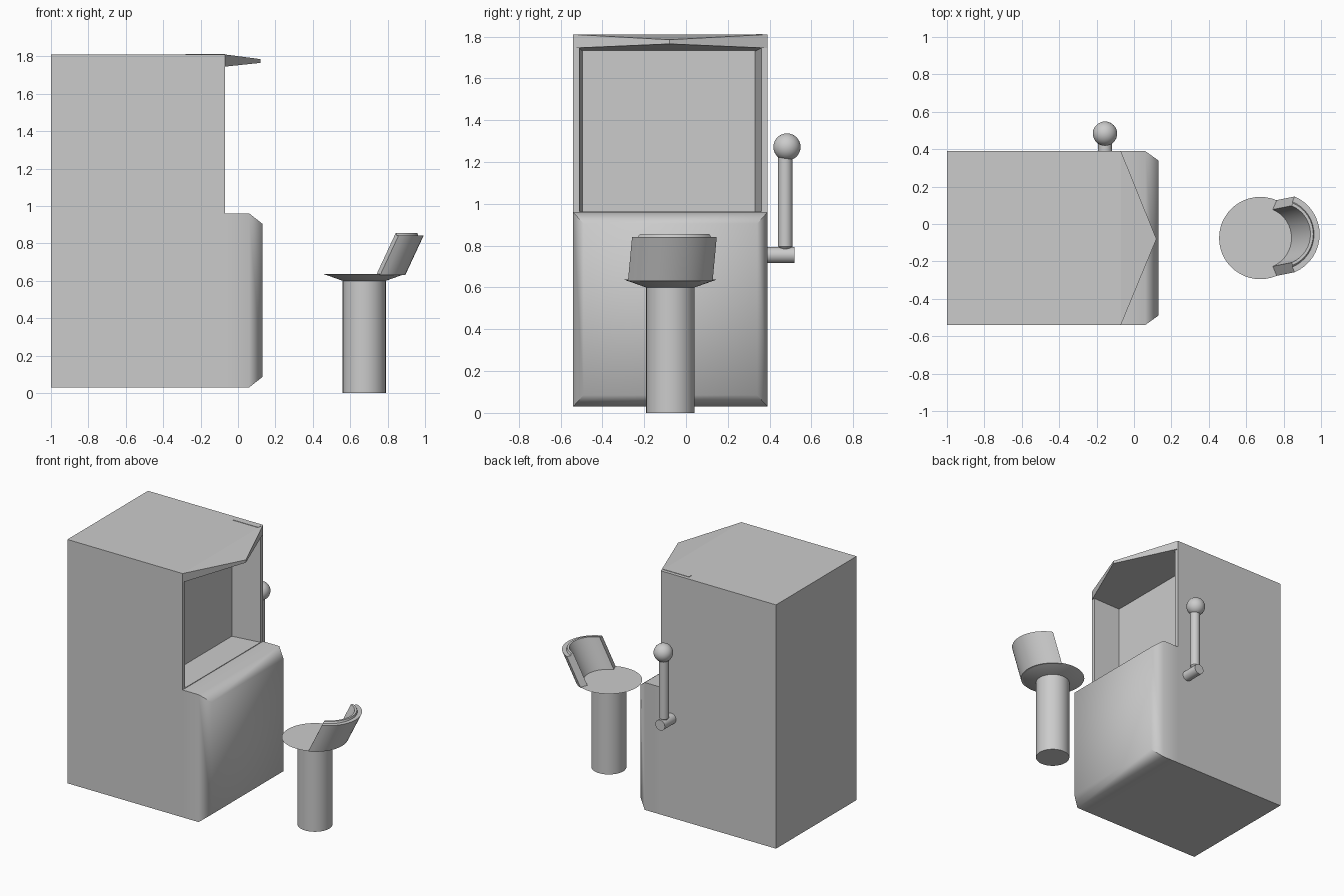
import bpy, bmesh, math
from mathutils import Matrix, Vector

cube = bpy.data.objects.get("Cube")
if cube:
    bpy.data.objects.remove(cube, do_unlink=True)

grey = bpy.data.materials.new("plain_grey")
grey.use_nodes = True
GREY = (0.6, 0.6, 0.6, 1)
grey.diffuse_color = GREY
grey.node_tree.nodes["Principled BSDF"].inputs["Base Color"].default_value = GREY


def finish(name, bm, angle=35):
    """Turn a bmesh into a named, shaded object."""
    bmesh.ops.recalc_face_normals(bm, faces=bm.faces)
    mesh = bpy.data.meshes.new(name)
    bm.to_mesh(mesh)
    bm.free()
    obj = bpy.data.objects.new(name, mesh)
    bpy.context.collection.objects.link(obj)
    mesh.materials.append(grey)
    bpy.ops.object.select_all(action="DESELECT")
    obj.select_set(True)
    bpy.context.view_layer.objects.active = obj
    bpy.ops.object.shade_smooth_by_angle(angle=math.radians(angle))
    return obj


def loft(name, rings, closed=False, angle=35):
    """Skin equal-length rings of points; cap the ends unless closed."""
    bm = bmesh.new()
    loops = [[bm.verts.new(p) for p in ring] for ring in rings]
    n = len(loops[0])
    pairs = list(zip(loops, loops[1:]))
    if closed:
        pairs.append((loops[-1], loops[0]))
    else:
        bm.faces.new(loops[0])
        bm.faces.new(loops[-1])
    for a, b in pairs:
        for i in range(n):
            j = (i + 1) % n
            bm.faces.new((a[i], a[j], b[j], b[i]))
    return finish(name, bm, angle)


def rect(x, y0, y1, z0, z1):
    return [(x, y0, z0), (x, y1, z0), (x, y1, z1), (x, y0, z1)]


def rod(name, start, end, r1, r2, sides=32):
    """Cylinder or cone between two points."""
    start, end = Vector(start), Vector(end)
    axis = end - start
    bm = bmesh.new()
    bmesh.ops.create_cone(
        bm, cap_ends=True, segments=sides, radius1=r1, radius2=r2, depth=axis.length,
        matrix=Matrix.Translation((start + end) / 2)
        @ axis.to_track_quat("Z", "Y").to_matrix().to_4x4())
    return finish(name, bm)


Y0, Y1 = -0.54, 0.39          # cabinet sides
FLOOR, DECK, ROOF = 0.03, 0.96, 1.81
FACE = -0.07                  # front of the upper cabinet

# Lower cabinet with a chamfered front panel
loft("lower_cabinet", [
    rect(-1, Y0, Y1, FLOOR, DECK),
    rect(FACE, Y0, Y1, FLOOR, DECK),
    rect(0.06, Y0, Y1, FLOOR, DECK),
    rect(0.13, Y0 + 0.05, Y1 - 0.05, FLOOR + 0.055, DECK - 0.055)], angle=60)

# Upper cabinet with its recessed screen
loft("upper_cabinet", [
    rect(-1, Y0, Y1, DECK, ROOF),
    rect(FACE, Y0, Y1, DECK, ROOF),
    rect(FACE, Y0 + 0.03, Y1 - 0.03, DECK + 0.004, 1.745),
    rect(-0.28, Y0 + 0.045, Y1 - 0.06, DECK + 0.004, 1.73)])

# Pointed canopy over the screen
loft("canopy", [
    [(FACE, Y0, low), (FACE, Y1, low), (0.12, -0.08, tip)]
    for low, tip in ((1.745, 1.765), (ROOF, 1.785))])

# Thin strip on the roof
loft("roof_strip", [rect(x, 0.335, 0.365, ROOF - 0.004, ROOF + 0.003)
                    for x in (-0.28, FACE)])

# Pull lever on the side
LX, LY = -0.155, 0.475
rod("lever_pivot", (LX, Y1 - 0.02, 0.755), (LX, 0.52, 0.755), 0.038, 0.038)
rod("lever_shaft", (LX, LY, 0.795), (LX, LY, 1.23), 0.034, 0.034)
rod("lever_shaft_tip", (LX, LY, 0.768), (LX, LY, 0.795), 0.01, 0.034)
bm = bmesh.new()
bmesh.ops.create_uvsphere(bm, u_segments=32, v_segments=16, radius=0.065,
                          matrix=Matrix.Translation((LX, 0.483, 1.272)))
finish("lever_knob", bm)

# Stool
SX, SY = 0.675, -0.075
rod("stool_column", (SX, SY, 0), (SX, SY, 0.605), 0.116, 0.116)
rod("stool_seat", (SX, SY, 0.6), (SX, SY, 0.637), 0.116, 0.22, 48)


def back_section(a):
    """Cross-section of the leaning backrest at angle a."""
    def point(r, z):
        lean = (z - 0.632) / 0.215
        return (SX + 0.1 * lean + r * math.cos(a),
                SY + 0.02 * lean + r * math.sin(a), z)
    return [point(0.165, 0.632), point(0.22, 0.632),
            point(0.22, 0.842), point(0.19, 0.842),
            point(0.18, 0.855), point(0.165, 0.855)]


loft("stool_backrest",
     [back_section(math.radians(-67 + 134 * i / 16)) for i in range(17)])
